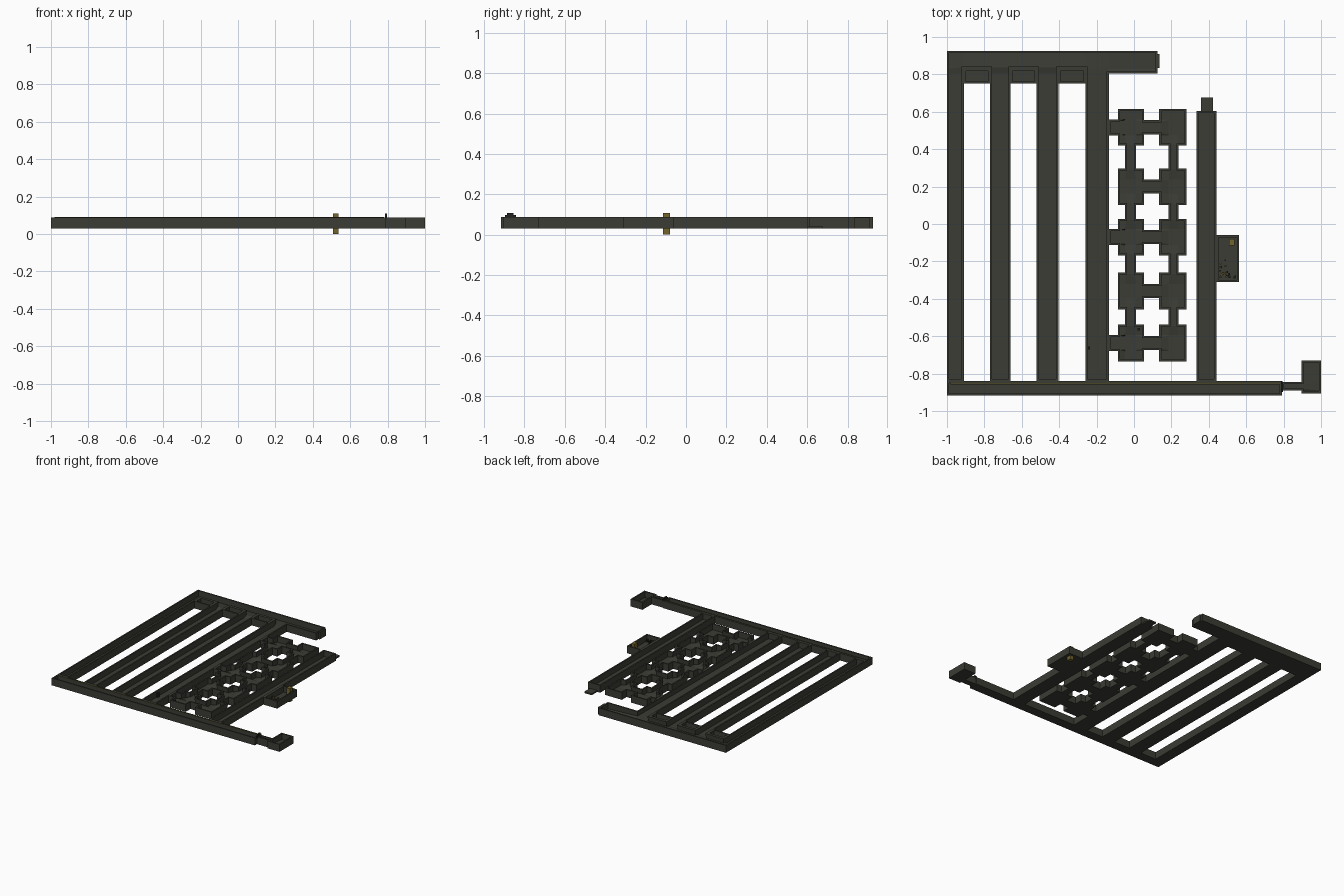
import bpy, bmesh, random

if "Cube" in bpy.data.objects:
    bpy.data.objects.remove(bpy.data.objects["Cube"])

Z0, Z1, WALL = 0.03, 0.088, 0.011


def material(name, rgb):
    m = bpy.data.materials.new(name)
    m.diffuse_color = (*rgb, 1)
    m.use_nodes = True
    m.node_tree.nodes["Principled BSDF"].inputs["Base Color"].default_value = m.diffuse_color
    return m


GREY = material("dark_olive_grey", (0.045, 0.045, 0.036))
DARK = material("charcoal", (0.016, 0.016, 0.014))
GOLD = material("dull_gold", (0.17, 0.13, 0.025))
OLIVE = material("dark_gold_trim", (0.07, 0.062, 0.02))


def finish(name, bm, mat):
    me = bpy.data.meshes.new(name)
    bm.to_mesh(me)
    bm.free()
    me.materials.append(mat)
    ob = bpy.data.objects.new(name, me)
    bpy.context.collection.objects.link(ob)
    return ob


def box(name, x0, x1, y0, y1, z0, z1, mat):
    bm = bmesh.new()
    bmesh.ops.create_cube(bm, size=1)
    for v in bm.verts:
        v.co = ((x0 + x1) / 2 + v.co.x * (x1 - x0),
                (y0 + y1) / 2 + v.co.y * (y1 - y0),
                (z0 + z1) / 2 + v.co.z * (z1 - z0))
    return finish(name, bm, mat)


def shell(name, rects, z1=Z1):
    """Open-topped corridor: floor from the union of rectangles, walls on its outline."""
    xs = sorted({x for r in rects for x in r[:2]})
    ys = sorted({y for r in rects for y in r[2:]})
    bm = bmesh.new()
    for xa, xb in zip(xs, xs[1:]):
        for ya, yb in zip(ys, ys[1:]):
            cx, cy = (xa + xb) / 2, (ya + yb) / 2
            if any(r[0] < cx < r[1] and r[2] < cy < r[3] for r in rects):
                bm.faces.new([bm.verts.new((x, y, Z0)) for x, y in
                              ((xa, ya), (xb, ya), (xb, yb), (xa, yb))])
    bmesh.ops.remove_doubles(bm, verts=bm.verts, dist=1e-5)
    rim = [e for e in bm.edges if e.is_boundary]
    up = bmesh.ops.extrude_edge_only(bm, edges=rim)["geom"]
    for v in up:
        if isinstance(v, bmesh.types.BMVert):
            v.co.z = z1
    bmesh.ops.recalc_face_normals(bm, faces=bm.faces)
    bm.normal_update()
    floor = next(f for f in bm.faces if abs(f.normal.z) > 0.9)
    if floor.normal.z < 0:
        bmesh.ops.reverse_faces(bm, faces=bm.faces)
    ob = finish(name, bm, GREY)
    mod = ob.modifiers.new("wall_thickness", "SOLIDIFY")
    mod.thickness, mod.offset, mod.use_even_offset = WALL, 1, True
    return ob


# Rear hall with the four long corridors
bars = [(-1, -0.91), (-0.77, -0.66), (-0.52, -0.405), (-0.26, -0.135)]
shell("rear_hall_and_corridors",
      [(-1, -0.135, 0.83, 0.925), (-0.135, 0.125, 0.805, 0.925)]
      + [(a, b, -0.84, 0.83) for a, b in bars])
box("rear_hall_end", 0.12, 0.137, 0.835, 0.91, Z0, Z1 - 0.003, GREY)

# Alcoves between the corridors
for (_, a), (b, _) in zip(bars, bars[1:]):
    shell("alcove", [(a, b, 0.75, 0.83)])

# Front hall, its narrow passage and end room
shell("front_hall", [(-1, 0.79, -0.917, -0.84)])
shell("end_room", [(0.79, 0.895, -0.89, -0.845), (0.895, 1, -0.905, -0.73)])
box("front_hall_trim", -0.98, 0.78, -0.857, -0.851, Z1 - 0.003, Z1 + 0.002, OLIVE)
for ya, yb, zt in ((-0.897, -0.842, 0.097), (-0.885, -0.854, 0.108)):
    box("hall_gate", 0.785, 0.797, ya, yb, Z1 - 0.01, zt, DARK)

# Grid of small rooms with linking passages
rows = [0.517, 0.2, -0.07, -0.358, -0.636]
h = 0.098
rooms = []
for i, y in enumerate(rows):
    rooms += [(-0.085, 0.053, y - h, y + h), (0.135, 0.282, y - h, y + h),
              (0.053, 0.135, y - 0.038, y + 0.038)]
    if i % 2 == 0:
        rooms.append((-0.135, -0.085, y - 0.043, y + 0.043))
for a, b in zip(rows, rows[1:]):
    rooms += [(-0.048, 0.01, b + h, a - h), (0.185, 0.237, b + h, a - h)]
shell("room_grid", rooms)

# Right corridor with low stub and side chamber
shell("right_corridor", [(0.333, 0.44, -0.84, 0.605)])
box("corridor_stub", 0.358, 0.423, 0.6, 0.675, Z0, 0.042, GREY)
shell("side_chamber", [(0.44, 0.562, -0.31, -0.06)])

# Core post running through the chamber floor
box("core_post", 0.508, 0.538, -0.115, -0.08, 0.0, 0.108, GOLD)

# Small chamber equipment
random.seed(4)
for _ in range(16):
    x, y = random.uniform(0.455, 0.49), random.uniform(-0.29, -0.17)
    box("chamber_equipment", x, x + 0.01, y, y + 0.008, 0.04,
        random.uniform(0.048, 0.07), random.choice([GOLD, OLIVE]))
for _ in range(8):
    x, y = random.uniform(0.49, 0.54), random.uniform(-0.295, -0.26)
    box("chamber_crate", x, x + 0.009, y, y + 0.009, 0.04, 0.06, DARK)
for x, y in ((0.02, -0.57), (-0.247, -0.67), (0.43, -0.14)):
    box("wall_console", x, x + 0.012, y, y + 0.015, 0.04, 0.075, DARK)
